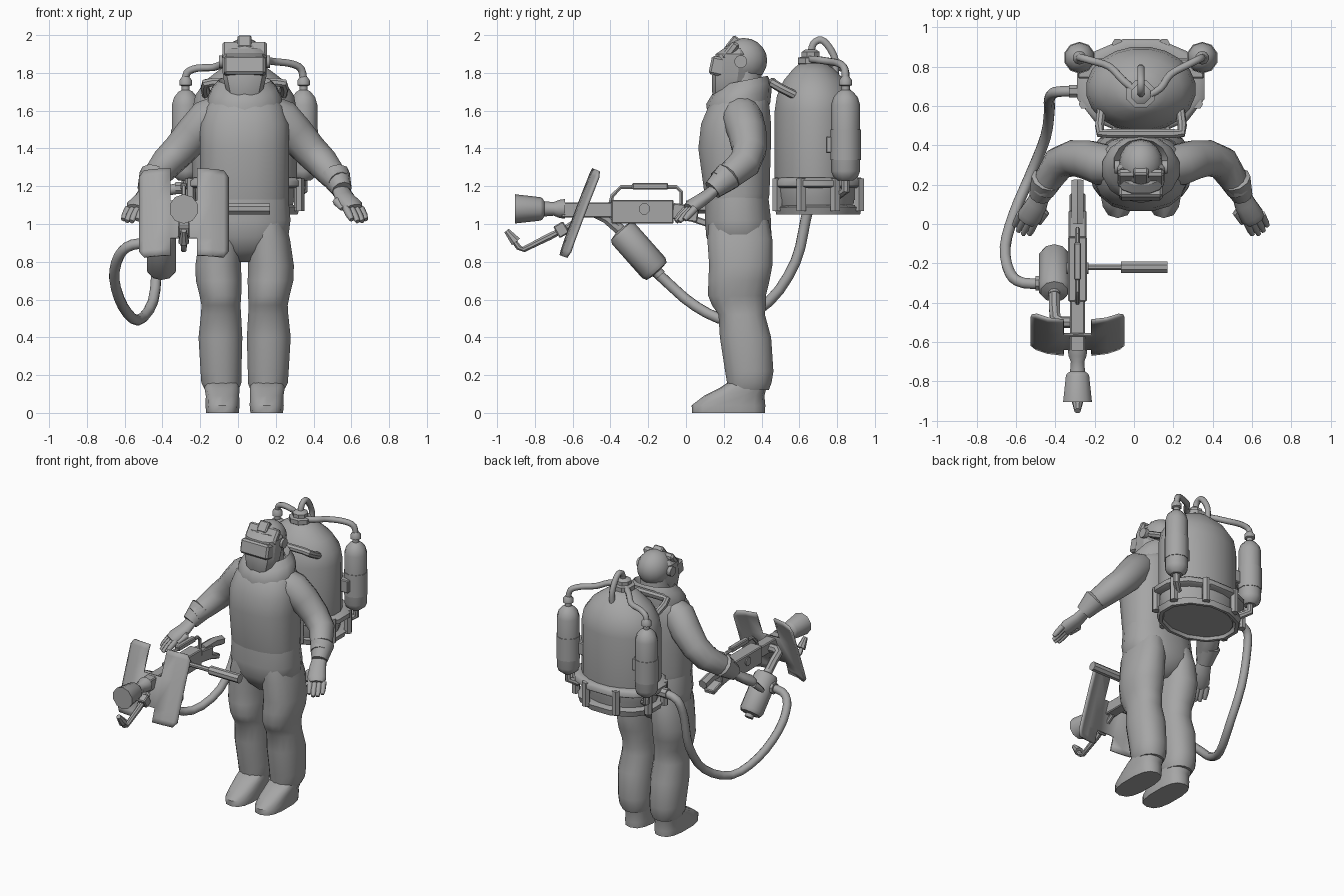
import bpy, bmesh, math
from mathutils import Vector as V, Matrix

CX = 0.035   # body centre line
GX = -0.287  # weapon centre line
GREY = bpy.data.materials.new("dark_grey")
GREY.diffuse_color = (.38, .38, .38, 1)


def finish(name, bm, angle=40):
    bmesh.ops.recalc_face_normals(bm, faces=bm.faces)
    me = bpy.data.meshes.new(name)
    bm.to_mesh(me)
    bm.free()
    me.materials.append(GREY)
    me.shade_smooth()
    me.set_sharp_from_angle(angle=math.radians(angle))
    ob = bpy.data.objects.new(name, me)
    bpy.context.collection.objects.link(ob)
    return ob


def skin(name, rings, angle=40):
    """Bridge equal-sized rings of points and cap both ends."""
    bm = bmesh.new()
    vs = [[bm.verts.new(p) for p in r] for r in rings]
    n = len(vs[0])
    for a, b in zip(vs, vs[1:]):
        for i in range(n):
            j = (i + 1) % n
            bm.faces.new((a[i], a[j], b[j], b[i]))
    bm.faces.new(vs[0])
    bm.faces.new(vs[-1])
    return finish(name, bm, angle)


def loft(name, cx, rows, n=16, e=1.0, angle=40):
    """Horizontal superellipse rings: rows of (z, dx, cy, rx, ry, tilt)."""
    def f(c):
        return math.copysign(abs(c) ** e, c)
    rings = []
    for z, dx, cy, rx, ry, *t in rows:
        ring = []
        for i in range(n):
            a = 2 * math.pi * (i + .5) / n
            y = ry * f(math.sin(a))
            ring.append(V((cx + dx + rx * f(math.cos(a)), cy + y, z + (t[0] * y if t else 0))))
        rings.append(ring)
    return skin(name, rings, angle)


def tube(name, pts, radii, n=8, flat=1.0, ref=(0, 0, 1), angle=40):
    """Round or flattened tube along points with one radius or one per point."""
    pts = [V(p) for p in pts]
    if not isinstance(radii, (list, tuple)):
        radii = [radii] * len(pts)
    rings, u = [], None
    for i, p in enumerate(pts):
        t = (pts[min(i + 1, len(pts) - 1)] - pts[max(i - 1, 0)]).normalized()
        if u is None:
            r = V(ref) if abs(t.dot(V(ref))) < .95 else V((1, 0, 0))
            u = t.cross(r)
        u = (u - t * u.dot(t)).normalized()
        w = t.cross(u)
        rings.append([p + radii[i] * (u * math.cos(a) + w * flat * math.sin(a))
                      for a in (2 * math.pi * (k + .5) / n for k in range(n))])
    return skin(name, rings, angle)


def hose(name, pts, r, n=8, steps=3):
    """Tube through a smooth curve."""
    p = [V(pts[0])] + [V(q) for q in pts] + [V(pts[-1])]
    out = []
    for a, b, c, d in zip(p, p[1:], p[2:], p[3:]):
        for k in range(steps):
            t = k / steps
            out.append(.5 * (2 * b + (c - a) * t + (2 * a - 5 * b + 4 * c - d) * t * t
                             + (3 * b - a - 3 * c + d) * t ** 3))
    return tube(name, out + [p[-1]], r, n, angle=60)


def box(name, c, size, rx=0, bevel=0.006):
    bm = bmesh.new()
    bmesh.ops.create_cube(bm, size=1)
    bmesh.ops.scale(bm, vec=size, verts=bm.verts)
    bmesh.ops.bevel(bm, geom=bm.edges[:], offset=bevel, segments=1, affect='EDGES')
    bm.transform(Matrix.Translation(c) @ Matrix.Rotation(math.radians(rx), 4, 'X'))
    return finish(name, bm, 30)


# Suit body, jacket and collar
loft("trousers_hips", CX, [(.8, 0, .29, .05, .08), (.86, 0, .285, .16, .14), (.93, 0, .28, .235, .175),
                           (1.02, 0, .275, .247, .178), (1.15, 0, .27, .235, .168)], e=.85, angle=70)
loft("jacket", CX, [(1.13, 0, .27, .235, .17), (1.16, 0, .27, .238, .175), (1.4, 0, .257, .24, .195),
                    (1.53, 0, .265, .24, .188), (1.62, 0, .28, .21, .165), (1.69, 0, .3, .16, .13)], e=.85, angle=70)
loft("collar", CX, [(1.6, 0, .28, .2, .165, .2), (1.67, 0, .28, .2, .173, .2), (1.72, 0, .295, .175, .155, .2),
                    (1.76, 0, .31, .14, .122, .2), (1.72, 0, .31, .11, .1, .2)], n=14, angle=50)
loft("neck", CX, [(1.66, 0, .3, .11, .11), (1.82, 0, .3, .095, .1)], n=12)

# Legs, boots, arms and gloves on both sides
for s, side in ((-1, "right"), (1, "left")):
    loft(side + "_trouser_leg", CX, [
        (.12, s * .12, .33, .09, .11), (.16, s * .123, .335, .108, .12), (.22, s * .125, .335, .11, .13),
        (.4, s * .128, .315, .118, .138), (.52, s * .125, .295, .108, .125), (.57, s * .125, .28, .105, .145),
        (.62, s * .128, .27, .112, .155), (.7, s * .137, .28, .123, .165), (.78, s * .14, .29, .123, .17),
        (.92, s * .127, .285, .115, .175), (1.02, s * .115, .28, .1, .16)], n=16, e=.9, angle=60)
    loft(side + "_boot", CX, [
        (0, s * .117, .225, .088, .193), (.04, s * .117, .225, .092, .195), (.09, s * .117, .255, .09, .16),
        (.13, s * .12, .3, .094, .125), (.16, s * .12, .325, .09, .105)], n=14, e=.75, angle=50)
    tube(side + "_sleeve", [(CX + s * x, y, z) for x, y, z in (
        (.12, .29, 1.6), (.19, .3, 1.56), (.265, .325, 1.48), (.345, .335, 1.39), (.415, .31, 1.32), (.465, .235, 1.26),
        (.5, .17, 1.22))], [.09, .108, .102, .092, .086, .074, .062], 12, angle=60)
    tube(side + "_glove_cuff", [(CX + s * x, y, z) for x, y, z in (
        (.475, .235, 1.265), (.48, .225, 1.255), (.515, .14, 1.18))], [.06, .08, .054], 10)
    tube(side + "_palm", [(CX + s * x, y, z) for x, y, z in (
        (.505, .16, 1.19), (.53, .1, 1.14), (.565, .04, 1.1), (.58, .015, 1.08))], [.047, .057, .064, .05],
        10, flat=.6, angle=60)
    d, w = V((s * .35, -.72, -.5)).normalized(), V((-s * .85, -.4, .05)).normalized()
    base = V((CX + s * .575, .03, 1.085))
    for k, length in enumerate((.075, .095, .1, .085)):
        a = base + w * (k - 1.5) * .029
        tip = a + d * length + V((0, 0, -.02))
        tube(f"{side}_finger_{k}", [a, a.lerp(tip, .6), tip], [.021, .02, .013], 6, angle=60)
    a = V((CX + s * .525, .1, 1.13))
    tube(side + "_thumb", [a, a + w * .055 + d * .03, a + w * .05 + d * .1], [.024, .022, .012], 6, angle=60)

# Hooded head, face mask, lens, raised brow plate and ear discs
bm = bmesh.new()
bmesh.ops.create_uvsphere(bm, u_segments=16, v_segments=10, radius=1)
bm.transform(Matrix.Translation((CX, .305, 1.865)) @ Matrix.Diagonal((.112, .125, .12, 1)))
finish("hood", bm, 60)
loft("face_mask", CX, [(1.65, 0, .225, .065, .075), (1.69, 0, .225, .095, .088), (1.78, 0, .235, .118, .1),
                       (1.9, 0, .25, .122, .095), (1.93, 0, .26, .1, .06)], n=12, e=.7, angle=25)
box("mask_lens", (CX, .17, 1.835), (.22, .085, .1), -12, .012)
box("brow_plate", (CX, .235, 1.915), (.235, .045, .11), -38, .012)
box("brow_ridge", (CX, .25, 1.955), (.075, .05, .08), -38, .008)
tube("ear_discs", [(CX - .135, .29, 1.86), (CX + .135, .29, 1.86)], .034, 12)

# Main fuel tank with neck, cage rings and posts
loft("main_tank", CX, [(1.07, 0, .69, .25, .195), (1.14, 0, .685, .27, .21), (1.2, 0, .685, .28, .218),
                       (1.6, 0, .685, .28, .218), (1.68, 0, .685, .265, .206), (1.76, 0, .68, .21, .165),
                       (1.82, 0, .675, .13, .11), (1.85, 0, .67, .075, .07)], n=20, angle=50)
loft("tank_neck", CX, [(1.83, 0, .66, .05, .05), (1.85, 0, .66, .078, .074), (1.88, 0, .66, .078, .074),
                       (1.885, 0, .66, .052, .052), (1.91, 0, .66, .052, .052), (1.925, 0, .66, .03, .03)], n=8)
loft("upper_cage_ring", CX, [(1.19, 0, .7, .31, .235), (1.2, 0, .7, .335, .25), (1.23, 0, .7, .335, .25),
                             (1.245, 0, .7, .31, .235), (1.245, 0, .7, .27, .2)], n=12, angle=50)
loft("lower_cage_ring", CX, [(1.08, 0, .7, .255, .195), (1.05, 0, .7, .265, .21), (1.05, 0, .7, .29, .23),
                             (1.09, 0, .7, .305, .238), (1.1, 0, .7, .27, .2)], n=12)
for k in range(8):
    a = 2 * math.pi * (k + .5) / 8
    x, y = CX + .312 * math.cos(a), .7 + .235 * math.sin(a)
    tube(f"cage_post_{k}", [(x, y, 1.07), (x, y, 1.24)], .028, 6)
tube("carry_bar", [(CX - .2, .58, 1.68), (CX - .21, .5, 1.72), (CX - .205, .46, 1.745), (CX - .17, .46, 1.75),
                   (CX + .17, .46, 1.75), (CX + .205, .46, 1.745), (CX + .21, .5, 1.72), (CX + .2, .58, 1.68)], .024)

# Side gas bottles with valves and brackets
for s, side in ((-1, "right"), (1, "left")):
    x, y = s * .312, .845
    loft(side + "_bottle", CX, [(z, x, y, r, r) for z, r in (
        (1.23, .04), (1.25, .065), (1.28, .077), (1.63, .077), (1.67, .065), (1.7, .04), (1.71, .022), (1.73, .022),
        (1.735, .035), (1.76, .035), (1.78, .02))], n=10)
    loft(side + "_bottle_band", CX, [(z, x, y, .081, .081) for z in (1.34, 1.5)], n=10)
    box(side + "_bottle_bracket", (CX + s * .25, .79, 1.42), (.14, .1, .09))
    tube(side + "_bottle_drain", [(CX + x, y, 1.26), (CX + x, y, 1.18), (CX + s * .26, .8, 1.15)], .024, 8)

# Gas lines from the neck
hose("right_gas_line", [(CX - .03, .68, 1.87), (CX - .09, .73, 1.86), (CX - .16, .8, 1.83), (CX - .25, .83, 1.825),
                        (CX - .305, .845, 1.8), (CX - .312, .845, 1.74)], .02)
hose("left_gas_line", [(CX + .03, .65, 1.87), (CX + .1, .69, 1.87), (CX + .15, .76, 1.86), (CX + .24, .81, 1.85),
                       (CX + .3, .84, 1.82), (CX + .312, .845, 1.74)], .02)
hose("vent_pipe", [(CX, .66, 1.9), (CX, .675, 1.955), (CX, .715, 1.975), (CX, .755, 1.94), (CX, .79, 1.87),
                   (CX, .79, 1.79)], .02)

# Fuel hose from tank to weapon
tube("hose_flange", [(-.22, .675, 1.19), (-.33, .675, 1.19)], .035, 8)
hose("fuel_hose", [(-.3, .675, 1.19), (-.4, .67, 1.16), (-.43, .635, 1.03), (-.43, .58, .8), (-.45, .44, .59),
                   (-.53, .24, .49), (-.61, .05, .565), (-.655, -.12, .71), (-.63, -.25, .83), (-.56, -.3, .89),
                   (-.42, -.3, .9)], .028, 10)

# Weapon barrel, receiver, stock, and top handle
box("barrel_housing", (GX, -.4, 1.075), (.075, .52, .08))
box("receiver", (GX, -.23, 1.065), (.095, .33, .125))
tube("receiver_pivot", [(GX - .055, -.225, 1.08), (GX + .055, -.225, 1.08)], .03, 10)
box("rear_body", (GX, -.005, 1.06), (.09, .14, .085), -8)
box("stock", (GX, .06, 1.02), (.08, .19, .035), -18)
tube("stock_bar", [(GX, 0, 1.09), (GX, .13, 1.09), (GX, .22, 1.07)], .034, 6)
tube("top_handle_frame", [(GX, -.4, 1.11), (GX, -.39, 1.15), (GX, -.345, 1.195), (GX, -.05, 1.195),
                          (GX, -.025, 1.17), (GX, -.025, 1.08)], .012, 6)
box("top_handle_grip", (GX, -.19, 1.2), (.036, .19, .036))
tube("side_grip_rod", [(GX, -.22, 1.08), (-.05, -.22, 1.08)], .016, 8)
tube("side_grip", [(-.065, -.22, 1.08), (.17, -.22, 1.08)], .031, 8)

# Nozzle and pilot burner
tube("nozzle", [(GX, y, 1.08) for y in (-.64, -.67, -.7, -.75, -.76, -.77, -.895, -.905, -.905, -.8)],
     [.052, .048, .036, .04, .056, .062, .076, .078, .062, .05], 10)
tube("pilot_pipe", [(GX, -.56, 1.03), (GX, -.65, .97), (GX, -.72, .935), (GX, -.86, .865), (GX, -.885, .875),
                    (GX, -.925, .93)], [.016, .016, .02, .016, .016, .014], 8)
tube("pilot_tip", [(GX, -.9, .905), (GX, -.95, .965)], [.03, .016], 8)
box("pilot_mount", (GX, -.66, .97), (.06, .06, .07), 30)

# Curved blast shield with a notched centre
bm = bmesh.new()
us, ws = (-.235, -.21, -.15, -.07, .07, .15, .21, .235), (-.245, -.21, -.15, .06, .21, .245)
up, back = V((0, .353, .936)), V((0, .936, -.353))
grid = [[bm.verts.new(V((GX, -.582, 1.065)) + V((u, 0, 0)) + up * w + back * (1.6 * max(0, abs(u) - .07) ** 2
                                                                            + .6 * max(0, abs(w) - .15) ** 2))
         for w in ws] for u in us]
for i in range(7):
    for j in range(5):
        notch = i == 3 and j != 2
        corner = i in (0, 6) and j in (0, 4)
        if not notch and not corner:
            bm.faces.new((grid[i][j], grid[i + 1][j], grid[i + 1][j + 1], grid[i][j + 1]))
for i, j, a, b in ((0, 0, 1, 1), (7, 0, 6, 1), (0, 5, 1, 4), (7, 5, 6, 4)):
    bm.faces.new((grid[i][b], grid[a][b], grid[a][j]))
bmesh.ops.delete(bm, geom=[v for v in bm.verts if not v.link_faces], context='VERTS')
shield = finish("blast_shield", bm, 30)
mod = shield.modifiers.new("thickness", 'SOLIDIFY')
mod.thickness, mod.offset = .014, 0

# Fuel canister under the barrel
A, B = V((-.405, -.35, .97)), V((-.405, -.155, .75))
tube("canister", [A.lerp(B, t) for t in (-.06, 0, .03, .1, .92, 1, 1.02, 1.1)],
     [.03, .03, .07, .082, .082, .07, .03, .03], 10)
tube("canister_pipe", [A.lerp(B, .02), (-.405, -.42, 1.03), (-.4, -.48, 1.06), (-.37, -.5, 1.07), (GX, -.5, 1.07)],
     .03, 8)
tube("canister_inlet", [(-.5, -.3, .9), (-.42, -.3, .9)], .04, 8)
